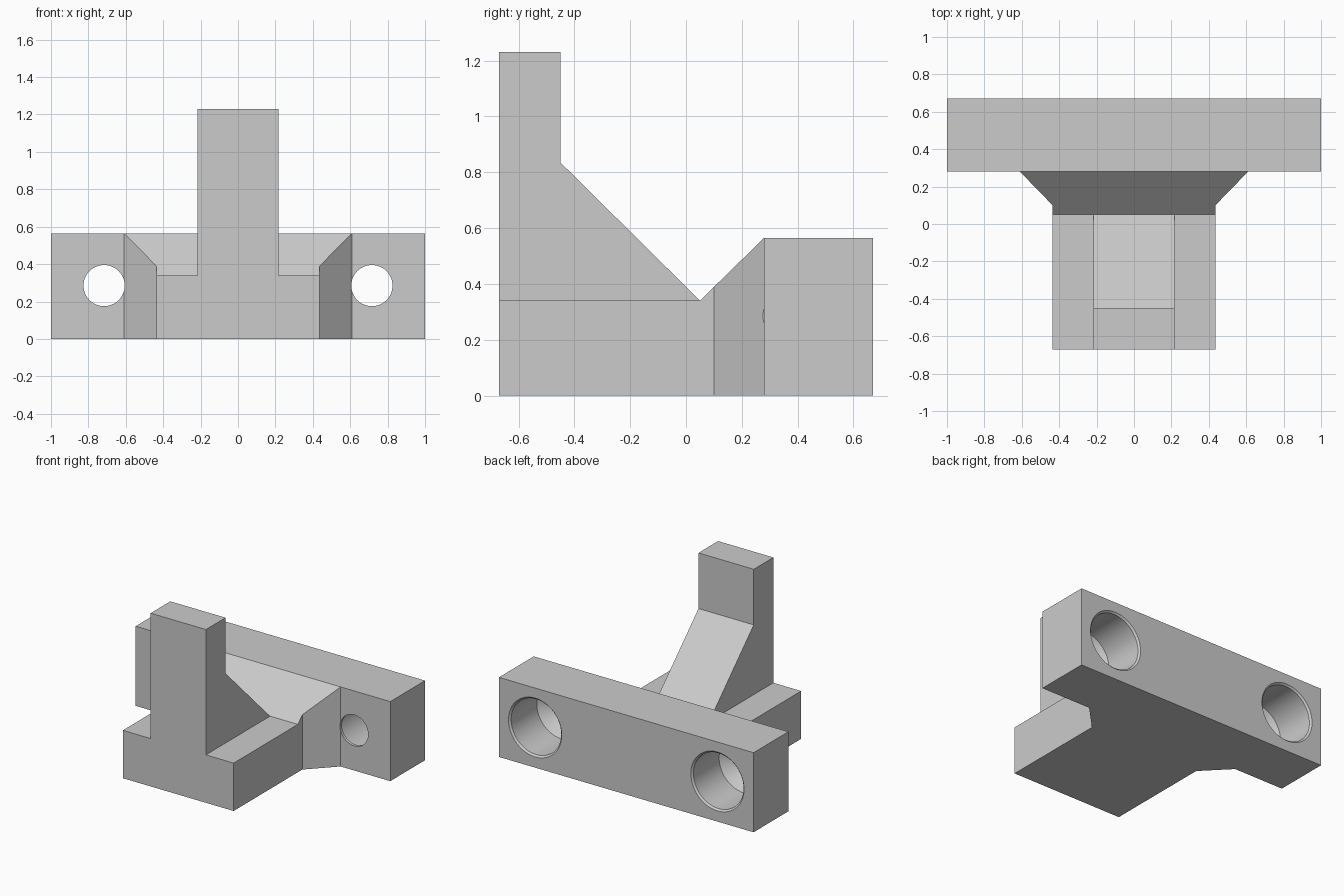
import bpy, bmesh, math
from mathutils import Matrix

if "Cube" in bpy.data.objects:
    bpy.data.objects.remove(bpy.data.objects["Cube"])

grey = bpy.data.materials.new("plain grey")
grey.diffuse_color = (0.6, 0.6, 0.6, 1)
grey.use_nodes = True
grey.node_tree.nodes["Principled BSDF"].inputs["Base Color"].default_value = grey.diffuse_color


def finish(name, bm):
    bmesh.ops.recalc_face_normals(bm, faces=bm.faces)
    mesh = bpy.data.meshes.new(name)
    bm.to_mesh(mesh)
    bm.free()
    mesh.materials.append(grey)
    obj = bpy.data.objects.new(name, mesh)
    bpy.context.collection.objects.link(obj)
    return obj


def prism(points, direction):
    """Extrude a closed outline along a vector."""
    bm = bmesh.new()
    face = bm.faces.new([bm.verts.new(p) for p in points])
    ext = bmesh.ops.extrude_face_region(bm, geom=[face])
    verts = [v for v in ext["geom"] if isinstance(v, bmesh.types.BMVert)]
    bmesh.ops.translate(bm, verts=verts, vec=direction)
    return bm


def combine(target, tool, operation):
    """Apply a boolean and remove the helper."""
    tool.hide_render = True
    mod = target.modifiers.new(operation, "BOOLEAN")
    mod.operation, mod.solver, mod.object = operation, "EXACT", tool
    bpy.context.view_layer.objects.active = target
    bpy.ops.object.modifier_apply(modifier=mod.name)
    bpy.data.objects.remove(tool)


# Rear mounting bar
bar = finish("mounting_bracket", prism(
    [(-1, .28, 0), (1, .28, 0), (1, .67, 0), (-1, .67, 0)], (0, 0, .565)))

# Foot with the side gussets, then sloped down from the bar
plan = [(-.435, .05), (.435, .05), (.435, .10), (.61, .28), (-.61, .28), (-.435, .10)]
gusset_bm = prism([(x, y, 0) for x, y in plan], (0, 0, .565))
for v in gusset_bm.verts:
    if v.co.z > .1:
        v.co.z = .34 + (v.co.y - .05) * .225 / .23
gusset = finish("gusset", gusset_bm)
foot = finish("foot", prism(
    [(-.435, -.67, 0), (.435, -.67, 0), (.435, .05, 0), (-.435, .05, 0)], (0, 0, .34)))

# Upright post with its sloped brace
side = [(-.67, 0), (.05, 0), (.05, .34), (-.45, .835), (-.45, 1.23), (-.67, 1.23)]
post = finish("post", prism([(-.217, y, z) for y, z in side], (.434, 0, 0)))

for part in (gusset, foot, post):
    combine(bar, part, "UNION")

# Screw holes: chamfered rear bore, conical seat, small front opening
hole = [(0, .70), (.209, .70), (.209, .67), (.197, .658), (.197, .37),
        (.11, .30), (.11, .25), (0, .25)]
for sx in (-1, 1):
    bm = bmesh.new()
    verts = [bm.verts.new((r, y, 0)) for r, y in hole]
    edges = [bm.edges.new(pair) for pair in zip(verts, verts[1:])]
    bmesh.ops.spin(bm, geom=verts + edges, cent=(0, 0, 0), axis=(0, 1, 0),
                   angle=math.tau, steps=48)
    bmesh.ops.remove_doubles(bm, verts=bm.verts, dist=1e-5)
    bmesh.ops.transform(bm, matrix=Matrix.Translation((sx * .716, 0, .285)), verts=bm.verts)
    combine(bar, finish("hole_cutter", bm), "DIFFERENCE")

# Smooth bores, crisp outer edges
bpy.ops.object.select_all(action="DESELECT")
bar.select_set(True)
bpy.context.view_layer.objects.active = bar
bpy.ops.object.shade_smooth_by_angle(angle=math.radians(25))
